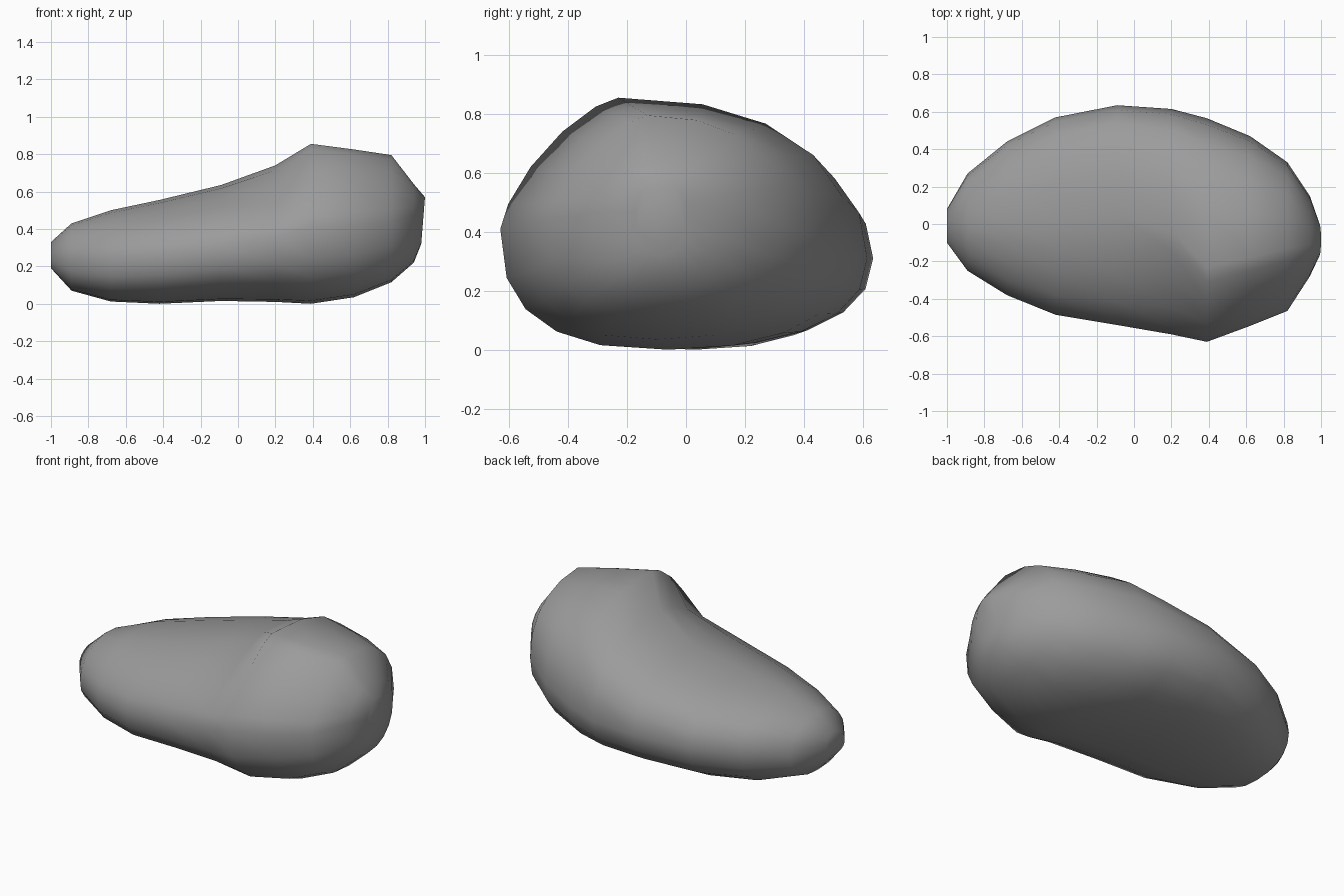
import bpy, bmesh
from math import sin, cos, pi

if "Cube" in bpy.data.objects:
    bpy.data.objects.remove(bpy.data.objects["Cube"])

# Cross-sections along x: x, then (y, z) of the left, right, top and bottom extremes
SECTIONS = [
    (-1.00, -.10, .25, .08, .26, .00, .33, .00, .19),
    (-.89, -.25, .24, .27, .25, .00, .43, .00, .07),
    (-.68, -.38, .24, .44, .27, .00, .50, .02, .012),
    (-.42, -.485, .26, .57, .29, .02, .555, .03, .00),
    (-.09, -.54, .30, .635, .31, .05, .635, .04, .015),
    (.20, -.59, .36, .615, .31, -.04, .74, .02, .01),
    (.39, -.63, .41, .565, .33, -.23, .855, -.06, .00),
    (.62, -.545, .42, .47, .37, -.18, .825, -.10, .035),
    (.82, -.465, .44, .33, .42, -.13, .795, -.10, .115),
    (.94, -.28, .47, .15, .46, -.11, .64, -.09, .22),
    (.99, -.17, .47, .00, .46, -.09, .57, -.08, .32),
]
SEGMENTS = 20
# Fullness of each quarter: upper right, upper left, lower left, lower right
FULLNESS = (2.3, 1.8, 2.6, 2.25)


def ring(bm, section):
    x, yl, zl, yr, zr, yt, zt, yb, zb = section
    verts = []
    for i in range(SEGMENTS):
        a = 2 * pi * i / SEGMENTS
        quarter = i * 4 // SEGMENTS
        fullness = FULLNESS[quarter]
        # The high shoulder slopes down almost straight towards the front
        if quarter == 1 and .1 < x < .9:
            fullness = 1.42
        power = 2 / fullness
        c, s = abs(cos(a)) ** power, abs(sin(a)) ** power
        ys, zs = (yr, zr) if quarter in (0, 3) else (yl, zl)
        ye, ze = (yt, zt) if quarter < 2 else (yb, zb)
        y, z = ye + (ys - ye) * c, zs + (ze - zs) * s
        # The blunt end leans outwards slightly towards its top
        dx = .08 * (z - .45) if x > .98 else 0
        verts.append(bm.verts.new((x + dx, y, z)))
    return verts


# Stone body: loft through the sections, then cap both ends
bm = bmesh.new()
rings = [ring(bm, s) for s in SECTIONS]
for a, b in zip(rings, rings[1:]):
    for i in range(SEGMENTS):
        j = (i + 1) % SEGMENTS
        bm.faces.new((a[i], a[j], b[j], b[i]))
bm.faces.new(rings[0])
bm.faces.new(rings[-1])
bmesh.ops.recalc_face_normals(bm, faces=bm.faces)
for f in bm.faces:
    f.smooth = True

mesh = bpy.data.meshes.new("stone")
bm.to_mesh(mesh)
bm.free()
stone = bpy.data.objects.new("stone", mesh)
bpy.context.collection.objects.link(stone)

# Dark grey stone colour
grey = bpy.data.materials.new("dark_grey")
grey.diffuse_color = (.33, .33, .33, 1)
grey.use_nodes = True
grey.node_tree.nodes["Principled BSDF"].inputs["Base Color"].default_value = grey.diffuse_color
mesh.materials.append(grey)
